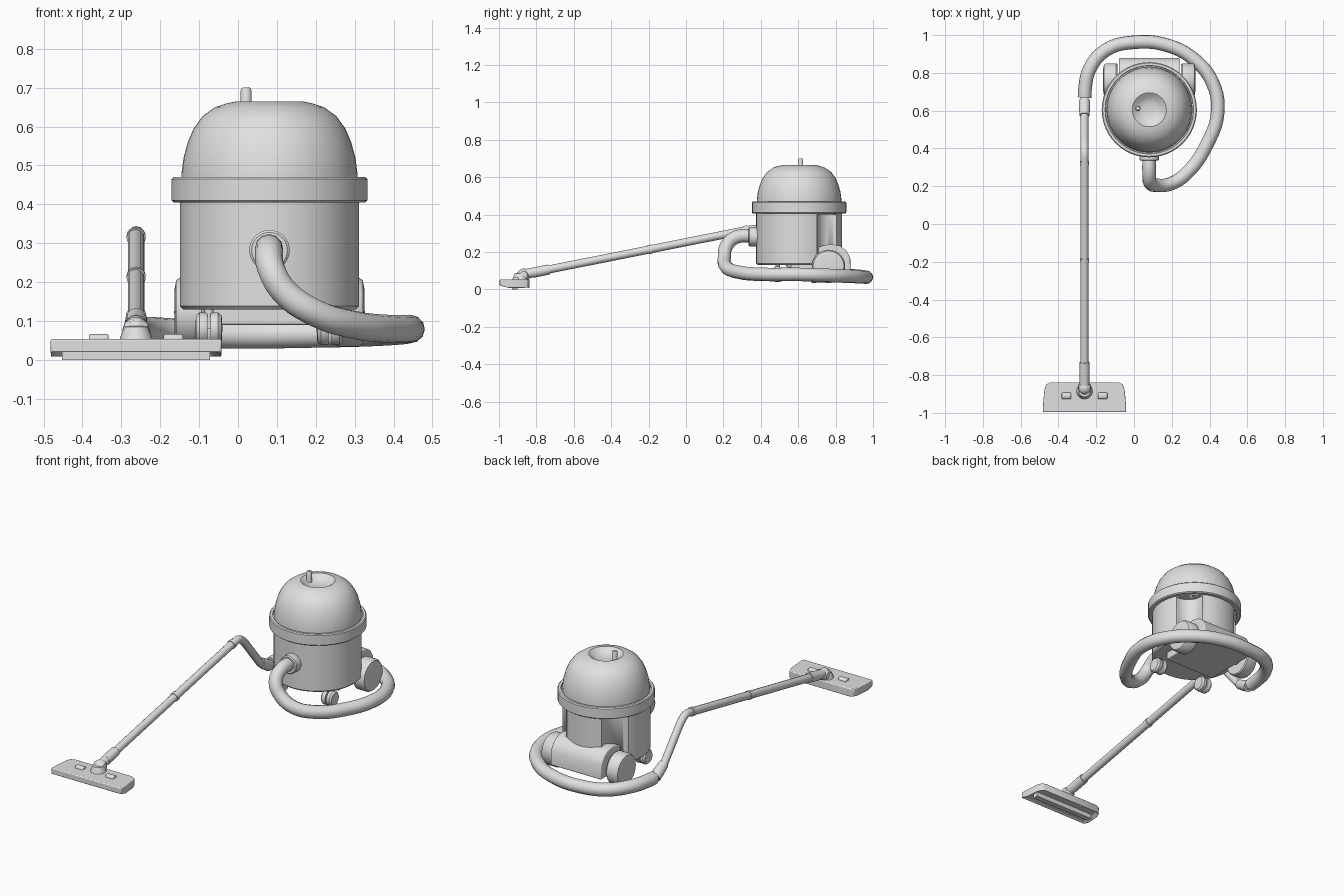
import bpy, bmesh, math
from mathutils import Vector

cube = bpy.data.objects.get("Cube")
if cube:
    bpy.data.objects.remove(cube, do_unlink=True)

grey = bpy.data.materials.new("light_grey")
grey.use_nodes = True
GREY = (0.75, 0.75, 0.75, 1)
grey.diffuse_color = GREY
grey.node_tree.nodes["Principled BSDF"].inputs["Base Color"].default_value = GREY

CX, CY = 0.081, 0.605      # canister axis
WX = -0.262                # wand and floor head plane


def finish(ob, angle=35, bevel=0):
    ob.data.materials.clear()
    ob.data.materials.append(grey)
    if bevel:
        mod = ob.modifiers.new("Bevel", 'BEVEL')
        mod.width, mod.segments = bevel, 3
    bpy.ops.object.select_all(action='DESELECT')
    ob.select_set(True)
    bpy.context.view_layer.objects.active = ob
    bpy.ops.object.shade_smooth_by_angle(angle=math.radians(angle))
    return ob


def mesh_object(name, bm):
    bmesh.ops.recalc_face_normals(bm, faces=bm.faces)
    me = bpy.data.meshes.new(name)
    bm.to_mesh(me)
    bm.free()
    ob = bpy.data.objects.new(name, me)
    bpy.context.collection.objects.link(ob)
    return ob


def lathe(name, profile, centre, axis=(0, 0, 1), steps=48):
    """Spin (radius, height) points about an axis through centre."""
    bm = bmesh.new()
    rings = []
    for r, h in profile:
        n = 1 if r == 0 else steps
        rings.append([bm.verts.new((r * math.cos(a), r * math.sin(a), h))
                      for a in (2 * math.pi * i / steps for i in range(n))])
    for lo, hi in zip(rings, rings[1:]):
        for i in range(steps):
            quad = [lo[i % len(lo)], lo[(i + 1) % len(lo)],
                    hi[(i + 1) % len(hi)], hi[i % len(hi)]]
            bm.faces.new(list(dict.fromkeys(quad)))
    q = Vector((0, 0, 1)).rotation_difference(Vector(axis))
    for v in bm.verts:
        v.co = q @ v.co + Vector(centre)
    return finish(mesh_object(name, bm))


def extrude_x(name, profile, x0, x1, bevel=0):
    """Extrude a (y, z) outline along x."""
    bm = bmesh.new()
    face = bm.faces.new([bm.verts.new((x0, y, z)) for y, z in profile])
    ext = bmesh.ops.extrude_face_region(bm, geom=[face])
    for v in ext["geom"]:
        if isinstance(v, bmesh.types.BMVert):
            v.co.x = x1
    return finish(mesh_object(name, bm), bevel=bevel)


def tube(name, points, radius, smooth=True):
    cu = bpy.data.curves.new(name, 'CURVE')
    cu.dimensions = '3D'
    cu.bevel_depth, cu.bevel_resolution = radius, 4
    cu.resolution_u, cu.use_fill_caps = 5, True
    sp = cu.splines.new('BEZIER')
    sp.bezier_points.add(len(points) - 1)
    for bp, p in zip(sp.bezier_points, points):
        bp.co = p
        bp.handle_left_type = bp.handle_right_type = 'AUTO' if smooth else 'VECTOR'
    ob = bpy.data.objects.new(name, cu)
    bpy.context.collection.objects.link(ob)
    bpy.ops.object.select_all(action='DESELECT')
    ob.select_set(True)
    bpy.context.view_layer.objects.active = ob
    bpy.ops.object.convert(target='MESH')
    return finish(bpy.context.object)


# Canister: drum, band, dome with dished top
drum = lathe("drum", [(0, .13), (.222, .13), (.23, .138), (.23, .42), (0, .42)], (CX, CY, 0))
lathe("band", [(.2, .405), (.246, .405), (.252, .41), (.252, .465), (.247, .47),
               (.234, .47), (.232, .462), (.2, .462), (.2, .405)], (CX, CY, 0))
lathe("dome", [(0, .44), (.227, .44), (.226, .48), (.221, .52), (.21, .56), (.195, .595),
               (.172, .627), (.14, .65), (.11, .66), (.09, .664), (.083, .66),
               (.065, .643), (.04, .634), (0, .632)], (CX, CY, 0))
lathe("top_knob", [(0, .62), (.014, .62), (.014, .693), (.01, .7), (0, .7)],
      (.021, .612, 0), steps=16)

# Hollows in the drum above the rear wheels
for side in (-1, 1):
    cutter = lathe("wheel_hollow_cutter", [(0, .05), (.085, .05), (.085, .4), (0, .4)],
                   (CX + side * .195, CY + .18, 0))
    cutter.hide_render = True
    cutter.hide_set(True)
    mod = drum.modifiers.new("Hollow", 'BOOLEAN')
    mod.operation, mod.object = 'DIFFERENCE', cutter

# Rear housing between the wheels
extrude_x("rear_housing", [(.56, .09), (.56, .2), (.69, .215), (.73, .234), (.775, .242),
                           (.82, .234), (.855, .21), (.878, .17), (.88, .09)],
          CX - .16, CX + .16, bevel=.006)

# Rear wheels and front castors
for side, name in ((-1, "right"), (1, "left")):
    lathe(name + "_rear_wheel", [(0, 0), (.084, 0), (.089, .006), (.089, .06), (.082, .071),
                                 (.06, .075), (0, .076)],
          (CX + side * .169, .762, .123), (side, 0, 0))
    lathe(name + "_axle", [(0, 0), (.03, 0), (.03, .1), (0, .1)],
          (CX + side * .12, .762, .123), (side, 0, 0), steps=16)
    cx = CX + side * .156
    for half in (-1, 1):
        lathe(name + "_castor_wheel", [(0, 0), (.04, 0), (.042, .004), (.042, .02),
                                       (.034, .029), (0, .031)],
              (cx + half * .004, .49, .08), (half, 0, 0), steps=24)
    lathe(name + "_castor_stem", [(0, .08), (.012, .08), (.012, .135), (0, .135)],
          (cx, .49, 0), steps=16)

# Hose with its inlet collar
lathe("hose_collar", [(0, 0), (.052, 0), (.052, .045), (.046, .05), (0, .05)],
      (CX, .385, .282), (0, -1, 0), steps=32)
tube("hose", [(CX, .37, .285), (.08, .27, .28), (.085, .218, .235), (.12, .205, .175),
              (.2, .215, .12), (.29, .28, .092), (.385, .42, .08), (.443, .59, .08),
              (.415, .75, .075), (.32, .87, .07), (.18, .945, .067), (0, .962, .065),
              (-.15, .92, .07), (-.235, .82, .075), (-.26, .71, .072), (WX, .67, .07)], .036)

# Bent handle and straight wand
bottom, top = Vector((WX, -.84, .085)), Vector((WX, .33, .318))
axis = (top - bottom).normalized()
tube("bent_handle", [top, (WX, .375, .322), (WX, .415, .3), (WX, .46, .25),
                     (WX, .53, .165), (WX, .59, .1), (WX, .63, .077), (WX, .7, .07)], .021)
lathe("hose_end_collar", [(0, 0), (.026, 0), (.03, .05), (.03, .09), (0, .09)],
      (WX, .575, .115), (0, .82, -.5), steps=24)
tube("wand", [bottom, top], .0215, smooth=False)
for name, t, length, r in (("lower_wand_collar", .02, .09, .027),
                           ("middle_wand_joint", .65, .02, .0245),
                           ("upper_wand_joint", 1.175, .02, .0245)):
    lathe(name, [(0, 0), (r, 0), (r, length), (0, length)], bottom + axis * t, axis, steps=24)

# Floor head with rounded rear corners and hollow sole
bm = bmesh.new()
outline = [(-.22, -.996), (.22, -.996), (.219, -.95), (.212, -.875), (.202, -.848),
           (.18, -.838), (-.18, -.838), (-.202, -.848), (-.212, -.875), (-.219, -.95)]
sole = bm.faces.new([bm.verts.new((WX + x, y, .006)) for x, y in outline])
ext = bmesh.ops.extrude_face_region(bm, geom=[sole])
for v in ext["geom"]:
    if isinstance(v, bmesh.types.BMVert):
        v.co.z = .054
bm.faces.ensure_lookup_table()
under = min(bm.faces, key=lambda f: f.calc_center_median().z)
bmesh.ops.inset_region(bm, faces=[under], thickness=.018)
for v in under.verts:
    v.co.z += .02
for v in bm.verts:                      # raise the lower front lip
    if v.co.y < -.97 and v.co.z < .01:
        v.co.z += .012
finish(mesh_object("floor_head", bm), bevel=.005)
extrude_x("sole_strip", [(-.93, .0), (-.9, .0), (-.9, .03), (-.93, .03)], WX - .19, WX + .19)

# Swivel neck and pedals
lathe("neck_swivel", [(0, -.036), (.02, -.03), (.033, -.012), (.036, 0),
                      (.033, .012), (.02, .03), (0, .036)], (WX, -.868, .075), (1, 0, 0), steps=32)
lathe("neck_base", [(0, .045), (.045, .045), (.04, .06), (.03, .085), (0, .09)],
      (WX, -.885, 0), steps=32)
tube("neck", [(WX, -.885, .078), bottom + axis * .04], .026, smooth=False)
for side, name in ((-1, "right"), (1, "left")):
    x = WX + side * .096
    extrude_x(name + "_pedal", [(-.927, .045), (-.927, .06), (-.918, .067),
                                (-.902, .067), (-.893, .06), (-.893, .045)],
              x - .025, x + .025, bevel=.005)
